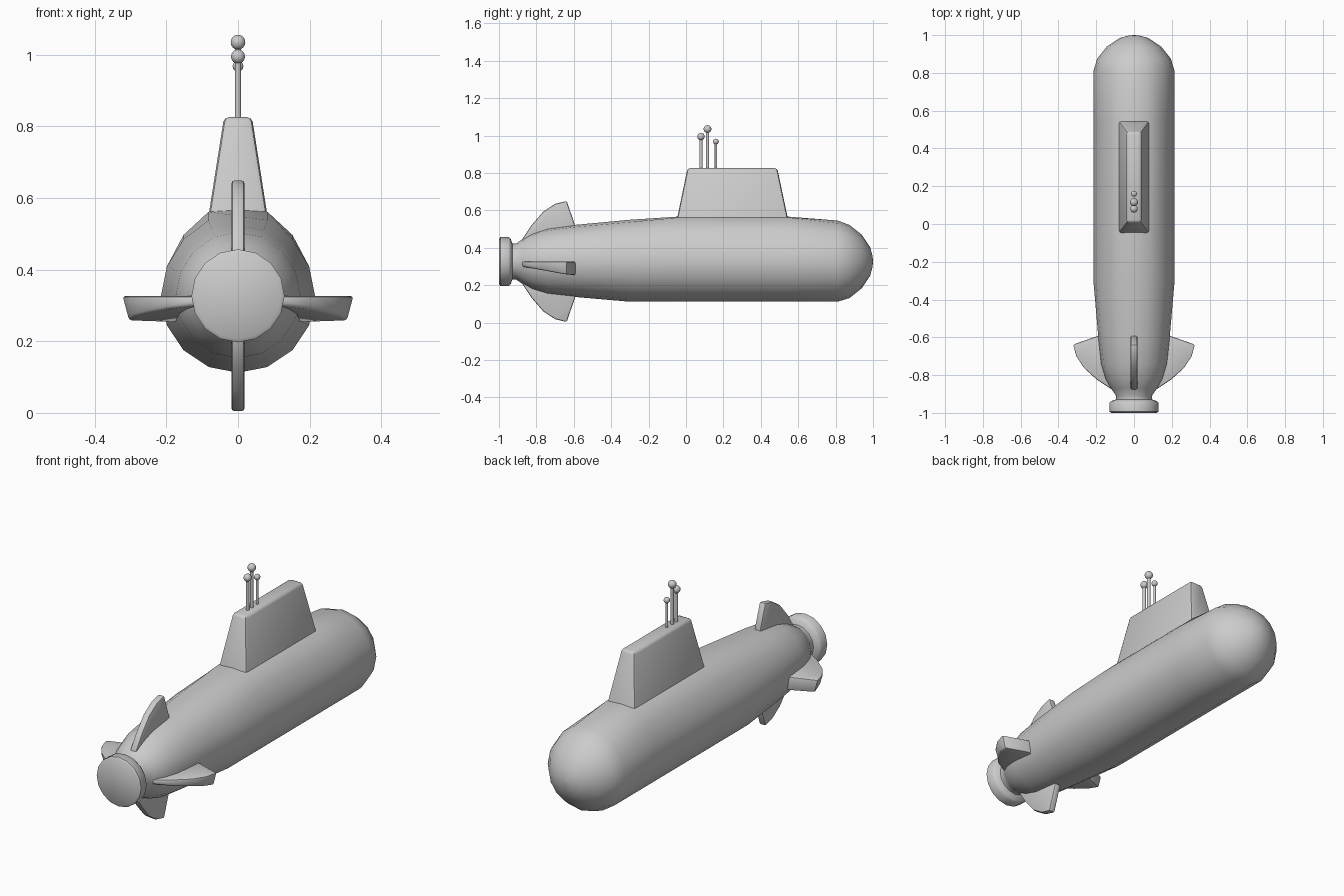
import bpy, bmesh, math

if "Cube" in bpy.data.objects:
    bpy.data.objects.remove(bpy.data.objects["Cube"])

CZ = 0.327  # height of the hull axis


def finish(name, bm, bevel=0.0, angle=40):
    bmesh.ops.recalc_face_normals(bm, faces=bm.faces)
    me = bpy.data.meshes.new(name)
    bm.to_mesh(me)
    bm.free()
    ob = bpy.data.objects.new(name, me)
    bpy.context.collection.objects.link(ob)
    bpy.ops.object.select_all(action='DESELECT')
    ob.select_set(True)
    bpy.context.view_layer.objects.active = ob
    if bevel:
        m = ob.modifiers.new("Bevel", 'BEVEL')
        m.width, m.segments, m.limit_method = bevel, 2, 'ANGLE'
        m.angle_limit = math.radians(35)
        bpy.ops.object.modifier_apply(modifier=m.name)
    bpy.ops.object.shade_smooth_by_angle(angle=math.radians(angle))
    return ob


def bridge(bm, loops, cap=True):
    n = len(loops[0])
    for a, b in zip(loops, loops[1:]):
        for i in range(n):
            bm.faces.new((a[i], a[(i + 1) % n], b[(i + 1) % n], b[i]))
    if cap:
        bm.faces.new(loops[0])
        bm.faces.new(loops[-1])


# Hull: 16-sided rings (y, radius, deck lift), raised along the top
rings = [(-1, .12, 0), (-.993, .13, 0), (-.948, .13, 0), (-.938, .122, 0), (-.928, .095, 0),
         (-.91, .095, 0), (-.87, .122, 0), (-.82, .15, 0), (-.74, .174, .004), (-.6, .189, .009),
         (-.3, .215, .012), (-.05, .215, .036), (.55, .215, .036), (.81, .215, .006),
         (.875, .195, 0), (.94, .143, 0), (.985, .075, 0), (.997, .03, 0), (1, .004, 0)]
lift = {2: .5, 3: 1, 4: .68, 5: 1, 6: .5}
bm = bmesh.new()
loops = []
for y, r, d in rings:
    loops.append([bm.verts.new((r * math.cos(i * math.pi / 8), y,
                                CZ + r * math.sin(i * math.pi / 8) + d * lift.get(i, 0)))
                  for i in range(16)])
bridge(bm, loops)
finish("hull", bm, angle=50)

# Sail: tapered tower with a foot sunk in the deck
bm = bmesh.new()
loops = [[bm.verts.new((sx * w, y0 if sy < 0 else y1, z))
          for sx, sy in ((-1, -1), (1, -1), (1, 1), (-1, 1))]
         for w, y0, y1, z in ((.085, -.055, .555, .525), (.08, -.046, .543, .565),
                              (.039, .008, .488, .826))]
bridge(bm, loops)
finish("sail", bm, bevel=.014)

# Tail fins: outline as (distance from axis, y)
outline = [(.10, -.60), (.19, -.592), (.324, -.638), (.308, -.70), (.267, -.763),
           (.195, -.825), (.12, -.875), (.08, -.875)]


def fin(name, place):
    bm = bmesh.new()
    loops = [[bm.verts.new(place(d, y, s)) for d, y in outline] for s in (-1, 1)]
    bridge(bm, loops)
    finish(name, bm, bevel=.008)


for side, label in ((1, "upper"), (-1, "lower")):
    fin(label + "_rudder", lambda d, y, s: (s * .018, y, CZ + side * d))


def plane_point(side):
    def place(d, y, s):
        k = (y + .875) / .28          # thick leading end, thin towards the stern
        z = .326 if s > 0 else .30 - .046 * min(1, k * 1.1)
        x = d if s > 0 else d - (.018 if d > .2 else 0)
        return (side * x, y, z)
    return place


for side, label in ((1, "right"), (-1, "left")):
    fin(label + "_stern_plane", plane_point(side))

# Masts with ball heads
for n, (y, z, r) in enumerate(((.08, .995, .02), (.115, 1.035, .021), (.16, .968, .0155))):
    bpy.ops.mesh.primitive_cylinder_add(vertices=12, radius=.0085 if n < 2 else .0065,
                                        depth=z - .8, location=(0, y, (z + .8) / 2))
    bpy.context.object.name = f"mast_{n + 1}"
    bpy.ops.object.shade_smooth_by_angle(angle=math.radians(40))
    bpy.ops.mesh.primitive_uv_sphere_add(segments=14, ring_count=8, radius=r, location=(0, y, z))
    bpy.context.object.name = f"mast_head_{n + 1}"
    bpy.ops.object.shade_smooth()
